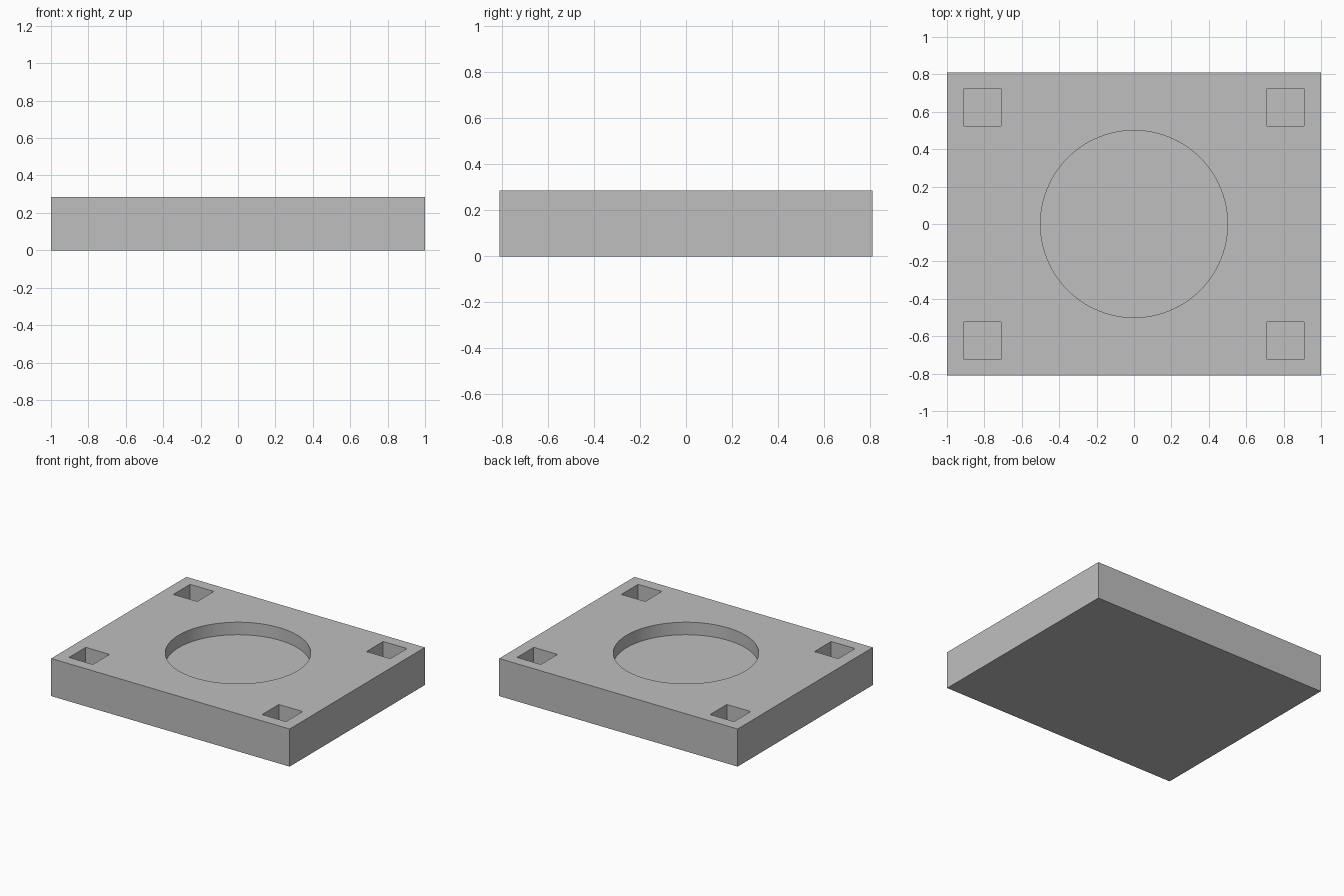
import bpy

HEIGHT = 0.285
RECESS_DEPTH = 0.095
POCKET_DEPTH = 0.19

cube = bpy.data.objects.get("Cube")
if cube:
    bpy.data.objects.remove(cube, do_unlink=True)

# One plain grey for the whole part
grey = bpy.data.materials.new("plain_grey")
grey.use_nodes = True
colour = (0.52, 0.52, 0.52, 1.0)
grey.diffuse_color = colour
grey.node_tree.nodes["Principled BSDF"].inputs["Base Color"].default_value = colour


def box(name, size, centre):
    bpy.ops.mesh.primitive_cube_add(size=1, location=centre)
    obj = bpy.context.object
    obj.name = name
    obj.scale = size
    bpy.ops.object.transform_apply(location=True, rotation=False, scale=True)
    obj.data.materials.append(grey)
    return obj


def cut(target, cutter):
    cutter.hide_render = True
    mod = target.modifiers.new("cut", "BOOLEAN")
    mod.operation = "DIFFERENCE"
    mod.solver = "EXACT"
    mod.object = cutter
    bpy.context.view_layer.objects.active = target
    bpy.ops.object.modifier_apply(modifier=mod.name)
    bpy.data.objects.remove(cutter, do_unlink=True)


# Base plate
plate = box("base_plate", (2.0, 1.62, HEIGHT), (0, 0, HEIGHT / 2))

# Shallow round recess in the middle of the top
bpy.ops.mesh.primitive_cylinder_add(vertices=96, radius=0.5, depth=0.4,
                                    location=(0, 0, HEIGHT - RECESS_DEPTH + 0.2))
disc = bpy.context.object
disc.name = "recess_cutter"
disc.data.materials.append(grey)
cut(plate, disc)

# Blind square pocket near each corner
for sx in (-1, 1):
    for sy in (-1, 1):
        pocket = box("pocket_cutter", (0.2, 0.2, 0.4),
                     (sx * 0.81, sy * 0.625, HEIGHT - POCKET_DEPTH + 0.2))
        cut(plate, pocket)

# Smooth the recess wall while keeping all the edges crisp
bpy.ops.object.select_all(action="DESELECT")
plate.select_set(True)
bpy.context.view_layer.objects.active = plate
bpy.ops.object.shade_smooth_by_angle(angle=0.5)
